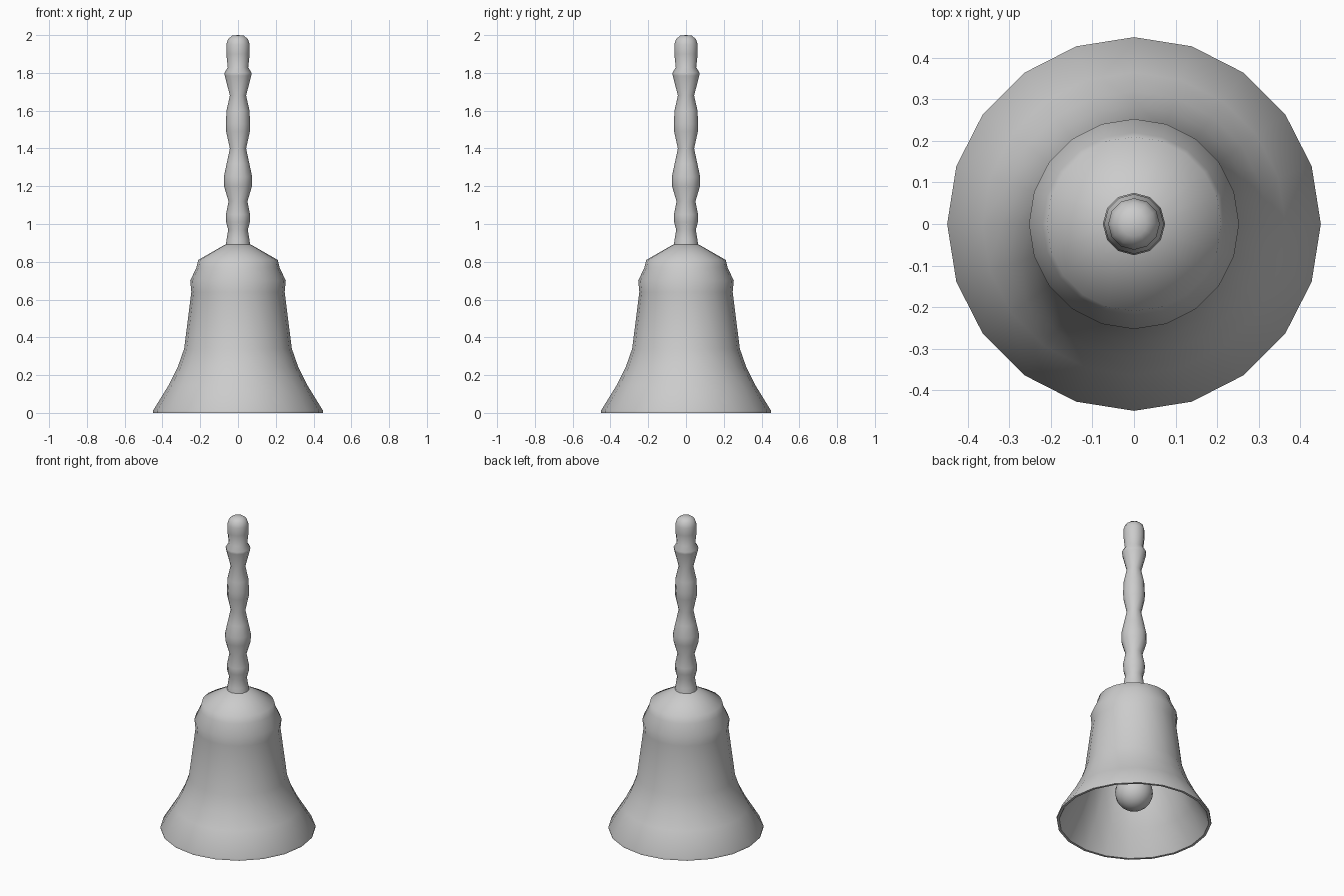
import bpy, bmesh, math

cube = bpy.data.objects.get("Cube")
if cube:
    bpy.data.objects.remove(cube, do_unlink=True)

metal = bpy.data.materials.new("plain grey")
metal.use_nodes = True
GREY = (0.6, 0.6, 0.6, 1)
metal.diffuse_color = GREY
metal.node_tree.nodes["Principled BSDF"].inputs["Base Color"].default_value = GREY


def finish(obj, angle):
    obj.data.materials.append(metal)
    bpy.ops.object.select_all(action='DESELECT')
    obj.select_set(True)
    bpy.context.view_layer.objects.active = obj
    bpy.ops.object.shade_smooth_by_angle(angle=math.radians(angle))


def lathe(name, profile, sides, angle=60):
    """Spin an (r, z) profile around the z axis."""
    bm = bmesh.new()
    verts = [bm.verts.new((r, 0, z)) for r, z in profile]
    edges = [bm.edges.new(pair) for pair in zip(verts, verts[1:])]
    bmesh.ops.spin(bm, geom=verts + edges, cent=(0, 0, 0), axis=(0, 0, 1),
                   angle=math.tau, steps=sides, use_merge=True)
    bmesh.ops.remove_doubles(bm, verts=bm.verts, dist=0.0005)
    bmesh.ops.recalc_face_normals(bm, faces=bm.faces)
    mesh = bpy.data.meshes.new(name)
    bm.to_mesh(mesh)
    bm.free()
    obj = bpy.data.objects.new(name, mesh)
    bpy.context.collection.objects.link(obj)
    finish(obj, angle)
    return obj


# Flared bell: outer skin, then the thin inner skin back up to the crown
outer = [(0, 0.9), (0.07, 0.89), (0.21, 0.81), (0.22, 0.77), (0.253, 0.70),
         (0.247, 0.64), (0.285, 0.34), (0.32, 0.24), (0.365, 0.15),
         (0.45, 0.012), (0.45, 0)]
inner = [(0.435, 0), (0.35, 0.15), (0.27, 0.34), (0.232, 0.64),
         (0.2, 0.79), (0, 0.87)]
lathe("bell_body", outer + inner, 20)

# Turned handle with beads and a rounded tip
handle = [(0, 0.87), (0.066, 0.88), (0.06, 0.92), (0.052, 0.97), (0.063, 1.01),
          (0.064, 1.05), (0.05, 1.12), (0.074, 1.2), (0.075, 1.25),
          (0.06, 1.32), (0.043, 1.4), (0.063, 1.49), (0.064, 1.53),
          (0.061, 1.6), (0.043, 1.68), (0.07, 1.785), (0.072, 1.8),
          (0.054, 1.83), (0.062, 1.9), (0.062, 1.95), (0.052, 1.98),
          (0.03, 1.997), (0, 2)]
lathe("handle", handle, 12)

# Clapper: rod hanging from the crown and a ball
lathe("clapper_rod", [(0, 0.88), (0.02, 0.88), (0.02, 0.2), (0, 0.2)], 10)
bpy.ops.mesh.primitive_uv_sphere_add(segments=20, ring_count=12, radius=0.11,
                                     location=(0, 0, 0.19))
ball = bpy.context.object
ball.name = "clapper_ball"
finish(ball, 60)
